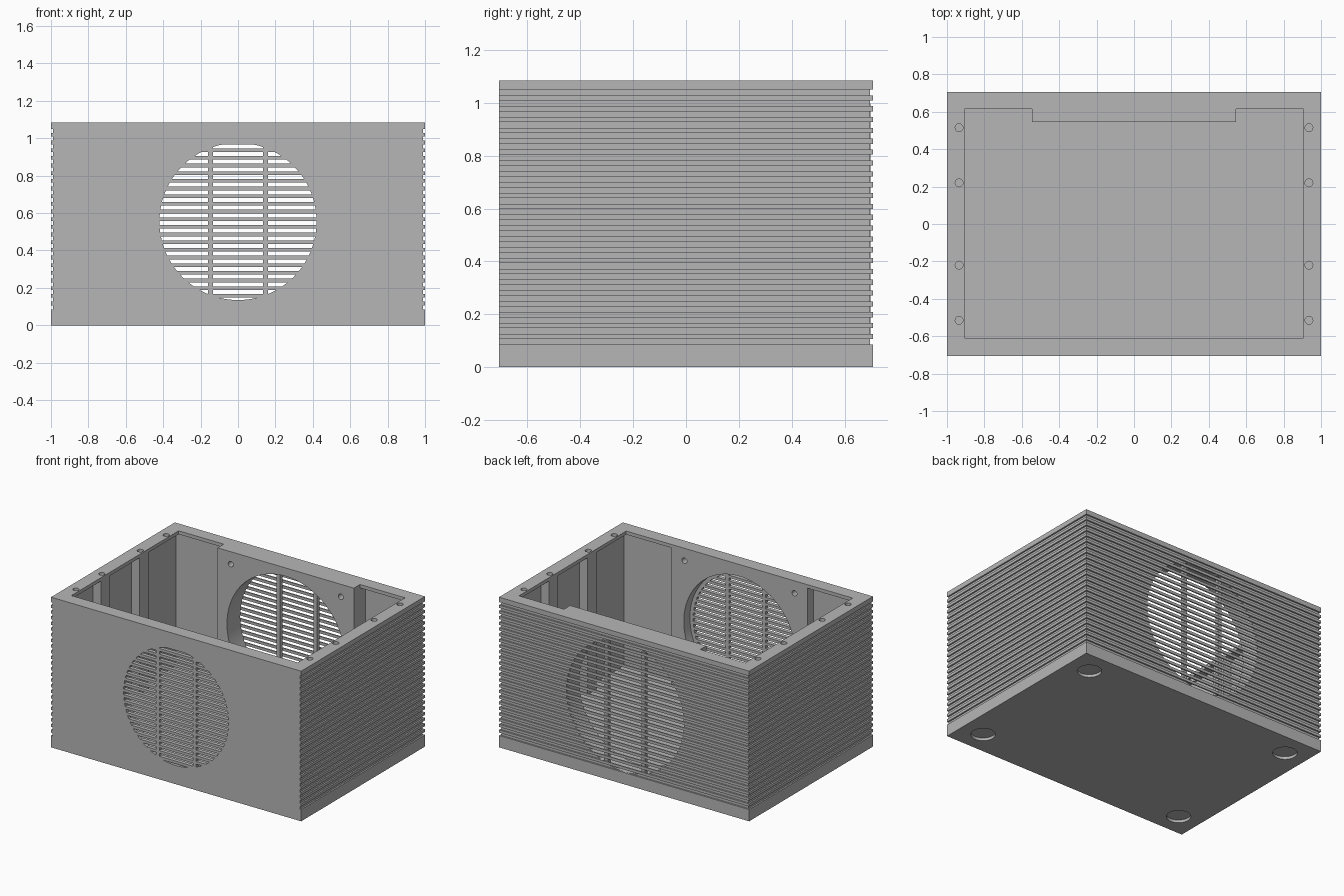
import bpy, bmesh, math
from mathutils import Matrix, Vector

if "Cube" in bpy.data.objects:
    bpy.data.objects.remove(bpy.data.objects["Cube"], do_unlink=True)

HX, HY, H = 1.0, 0.707, 1.085        # outer half sizes and height
PITCH, GAP, ROWS, Z0 = 0.041, 0.0215, 24, 0.085
DEPTH = 0.011                        # groove depth
CZ = 0.555                           # grille centre height

grey = bpy.data.materials.new("light grey plastic")
grey.use_nodes = True
COLOR = (0.47, 0.47, 0.47, 1)
grey.diffuse_color = COLOR
grey.node_tree.nodes["Principled BSDF"].inputs["Base Color"].default_value = COLOR


def finish(bm, name):
    bmesh.ops.recalc_face_normals(bm, faces=bm.faces)
    me = bpy.data.meshes.new(name)
    bm.to_mesh(me)
    bm.free()
    me.materials.append(grey)
    ob = bpy.data.objects.new(name, me)
    bpy.context.collection.objects.link(ob)
    return ob


def add_box(bm, lo, hi):
    lo, hi = Vector(lo), Vector(hi)
    m = Matrix.Translation((lo + hi) / 2) @ Matrix.Diagonal((*(hi - lo), 1))
    bmesh.ops.create_cube(bm, size=1, matrix=m)


def boxes(name, pairs):
    bm = bmesh.new()
    for lo, hi in pairs:
        add_box(bm, lo, hi)
    return finish(bm, name)


def cylinders(name, centres, r, length, axis="Z", segs=24):
    bm = bmesh.new()
    rot = Matrix.Rotation(math.pi / 2, 4, "X") if axis == "Y" else Matrix()
    for c in centres:
        bmesh.ops.create_cone(bm, cap_ends=True, segments=segs, radius1=r, radius2=r,
                              depth=length, matrix=Matrix.Translation(c) @ rot)
    return finish(bm, name)


def prism(name, outlines, z0, z1):
    bm = bmesh.new()
    for pts in outlines:
        face = bm.faces.new([bm.verts.new((x, y, z0)) for x, y in pts])
        ext = bmesh.ops.extrude_face_region(bm, geom=[face])["geom"]
        bmesh.ops.translate(bm, vec=(0, 0, z1 - z0),
                            verts=[v for v in ext if isinstance(v, bmesh.types.BMVert)])
    return finish(bm, name)


def boolean(target, cutter, op="DIFFERENCE"):
    mod = target.modifiers.new("cut", "BOOLEAN")
    mod.operation, mod.solver, mod.object = op, "EXACT", cutter
    bpy.ops.object.select_all(action="DESELECT")
    bpy.context.view_layer.objects.active = target
    target.select_set(True)
    bpy.ops.object.modifier_apply(modifier=mod.name)
    bpy.data.objects.remove(cutter, do_unlink=True)


rows = [(Z0 + i * PITCH, Z0 + i * PITCH + GAP) for i in range(ROWS)]

# Outer shell
case = boxes("case", [((-HX, -HY, 0), (HX, HY, H))])

# Main cavity with side ribs and thick fan mounting walls
right = [(0.545, -0.61), (0.545, -0.68), (0.97, -0.68)]
for y in (-0.22, 0.22):
    right += [(0.97, y - 0.05), (0.905, y - 0.05), (0.905, y + 0.05), (0.97, y + 0.05)]
right += [(0.97, 0.68), (0.545, 0.68), (0.545, 0.545)]
outline = right + [(-x, y) for x, y in reversed(right)]
boolean(case, prism("cavity", [outline], 0.07, H - 0.025))

# Lid opening, narrower than the cavity so that a rim remains
opening = [(0.905, -0.61), (0.905, 0.615), (0.545, 0.615), (0.545, 0.545)]
opening += [(-x, y) for x, y in reversed(opening)]
boolean(case, prism("opening", [opening], H - 0.1, H + 0.1))

# Round fan recesses behind the grilles
boolean(case, cylinders("back_recess", [(0, 0.598, CZ)], 0.47, 0.2, "Y", 96))
boolean(case, cylinders("front_recess", [(0, -0.58, CZ)], 0.445, 0.2, "Y", 96))

# Cooling grooves wrapping the sides and the back
ix, iy, out = HX - DEPTH, HY - DEPTH, 0.1
wrap = [(ix, -HY - out), (HX + out, -HY - out), (HX + out, HY + out)]
wrap += [(-x, y) for x, y in reversed(wrap)]
wrap += [(-ix, iy), (ix, iy)]
bm = bmesh.new()
for a, b in rows:
    face = bm.faces.new([bm.verts.new((x, y, a)) for x, y in wrap])
    ext = bmesh.ops.extrude_face_region(bm, geom=[face])["geom"]
    bmesh.ops.translate(bm, vec=(0, 0, b - a),
                        verts=[v for v in ext if isinstance(v, bmesh.types.BMVert)])
boolean(case, finish(bm, "grooves"))

# Front grille slots, split by two upright bars
spans = [(-0.5, -0.161), (-0.134, 0.134), (0.161, 0.5)]
slots = boxes("slots", [((xa, -0.8, a), (xb, -0.6, b))
                        for a, b in rows for xa, xb in spans])
boolean(slots, cylinders("slot_limit", [(0, -0.7, CZ)], 0.42, 0.14, "Y", 96), "INTERSECT")
boolean(case, slots)

# Fan screw holes, front and back
corners = [(sx * 0.44, CZ + sz * 0.44) for sx in (-1, 1) for sz in (-1, 1)]
fan = [(x, y, z) for x, z in corners for y in (-0.62, 0.56)]
boolean(case, cylinders("fan_holes", fan, 0.02, 0.1, "Y"))

# Lid screw holes in the rim
lid = [(sx * 0.935, y, H) for sx in (-1, 1) for y in (-0.515, -0.22, 0.22, 0.515)]
boolean(case, cylinders("lid_holes", lid, 0.021, 0.2))

# Shallow pockets for the feet
feet = [(sx * 0.833, sy * 0.54, 0) for sx in (-1, 1) for sy in (-1, 1)]
boolean(case, cylinders("foot_pockets", feet, 0.08, 0.04, segs=48))

# Upright bars behind the back fins
half = math.sqrt(0.47 ** 2 - 0.16 ** 2)
bars = boxes("back_grille_bars", [((x - 0.0135, 0.67, CZ - half), (x + 0.0135, 0.6985, CZ + half))
                                  for x in (-0.1475, 0.1475)])

# Smooth the round walls, keep the edges sharp
bpy.ops.object.select_all(action="DESELECT")
bpy.context.view_layer.objects.active = case
case.select_set(True)
bpy.ops.object.shade_smooth_by_angle(angle=math.radians(25))
